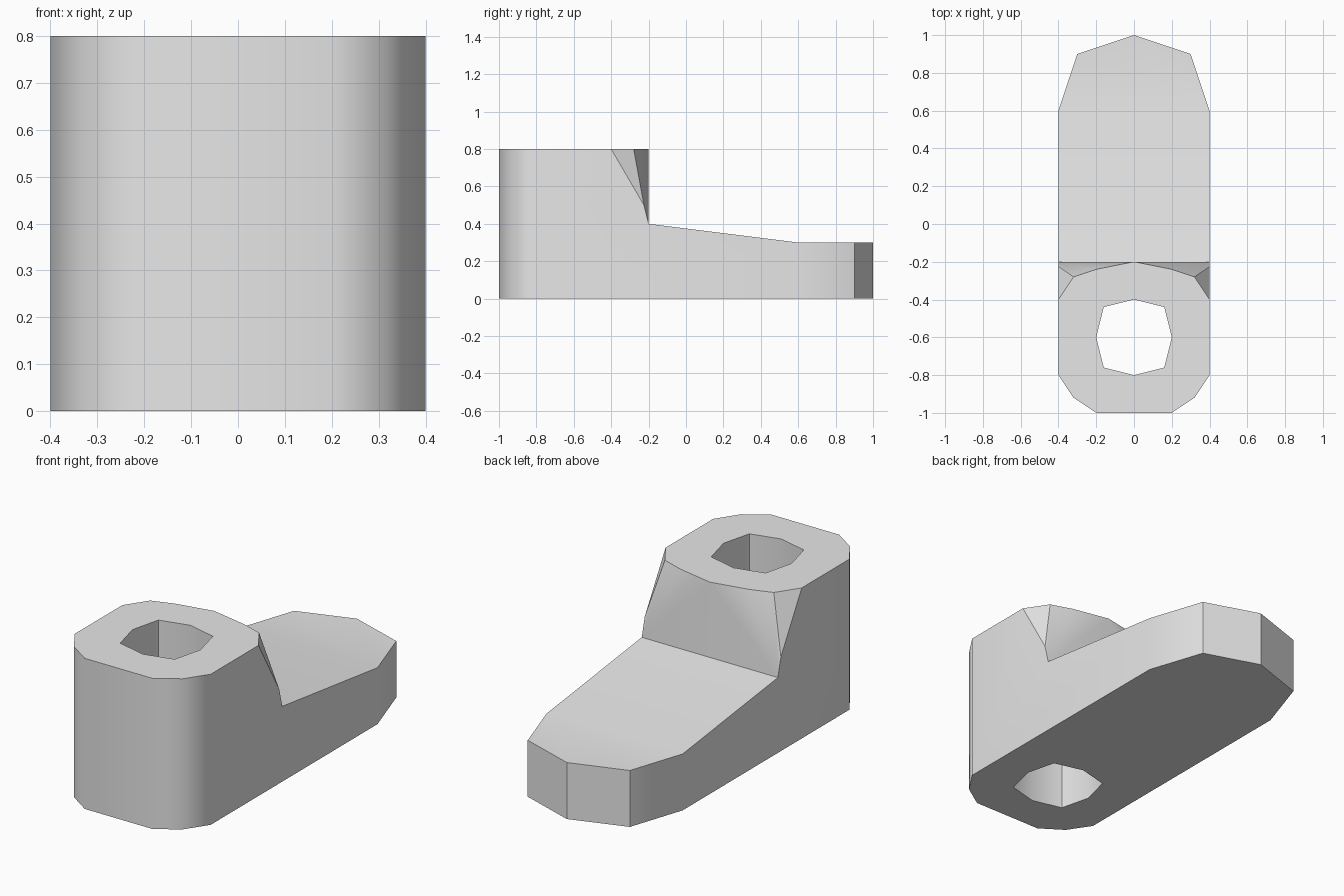
import bpy
import bmesh
import math

cube = bpy.data.objects.get("Cube")
if cube:
    bpy.data.objects.remove(cube, do_unlink=True)

grey = bpy.data.materials.new("light grey")
grey.use_nodes = True
colour = (0.8, 0.8, 0.8, 1)
grey.diffuse_color = colour
grey.node_tree.nodes["Principled BSDF"].inputs["Base Color"].default_value = colour


def mesh_object(name, faces):
    """Make an object from faces given as lists of points."""
    bm = bmesh.new()
    for points in faces:
        bm.faces.new([bm.verts.new(p) for p in points])
    bmesh.ops.remove_doubles(bm, verts=bm.verts[:], dist=0.0001)
    bmesh.ops.recalc_face_normals(bm, faces=bm.faces[:])
    mesh = bpy.data.meshes.new(name)
    bm.to_mesh(mesh)
    bm.free()
    mesh.materials.append(grey)
    obj = bpy.data.objects.new(name, mesh)
    bpy.context.collection.objects.link(obj)
    return obj


def at(points, z):
    return [(x, y, z) for x, y in points]


def mirrored(points):
    """Close a half outline that runs from the front to the back."""
    return points + [(-x, y) for x, y in reversed(points) if x]


def walls(points, low, high, closed=True):
    count = len(points) if closed else len(points) - 1
    pairs = [(points[i], points[(i + 1) % len(points)]) for i in range(count)]
    return [[(*a, low), (*b, low), (*b, high), (*a, high)] for a, b in pairs]


def flip(face):
    return [(-x, y, z) for x, y, z in face]


# Half outlines of the rounded block front, block back and pointed toe
front = [(0.2, -1), (0.32, -0.92), (0.4, -0.8)]
back = [(0.4, -0.4), (0.32, -0.28), (0.2, -0.24), (0, -0.2)]
toe = [(0.4, 0.6), (0.3, 0.9), (0, 1)]
TOP, STEP, TIP = 0.8, 0.4, 0.3

# Flat caps: underside, block top, toe top
faces = [at(mirrored(front + toe), 0), at(mirrored(front + back), TOP),
         at(mirrored(toe), TIP)]
step, notch = (0.4, -0.2, STEP), (0.4, -0.225, 0.5)
toe_edge = (0.4, 0.6, TIP)

# Sloping deck and the middle of the back wall
faces.append([step, toe_edge, *flip([toe_edge, step])])
faces.append([step, (0, -0.2, TOP), *flip([step])])

# One side: front corner, long flank, toe edge, chamfer and back wall fan
side, shoulder, outer, inner, middle = at(front[-1:] + back, TOP)
half = walls(front, 0, TOP, False) + walls(toe, 0, TIP, False)
half += [[(0.4, -0.8, 0), (0.4, 0.6, 0), toe_edge, step, notch, shoulder, side],
         [shoulder, outer, notch], [outer, notch, step],
         [outer, inner, step], [inner, middle, step]]
faces += half + [flip(face) for face in half]

# Front plate between the corners
faces.append([(-0.2, -1, 0), (0.2, -1, 0), (0.2, -1, TOP), (-0.2, -1, TOP)])
bracket = mesh_object("stepped_bracket", faces)

# Eight-sided hole through the block
ring = []
for i in range(8):
    radius = 0.16 * math.sqrt(2) if i % 2 else 0.2
    angle = i * math.pi / 4
    ring.append((radius * math.cos(angle), radius * math.sin(angle) - 0.6))
cutter = mesh_object("hole_cutter",
                     [at(ring, -0.1), at(ring, 0.9)] + walls(ring, -0.1, 0.9))
cutter.hide_render = True

bpy.ops.object.select_all(action="DESELECT")
bracket.select_set(True)
bpy.context.view_layer.objects.active = bracket
cut = bracket.modifiers.new("hole", "BOOLEAN")
cut.operation = "DIFFERENCE"
cut.solver = "EXACT"
cut.object = cutter
bpy.ops.object.modifier_apply(modifier=cut.name)
bpy.data.objects.remove(cutter, do_unlink=True)

# Soft corners with flat main faces
bpy.ops.object.shade_smooth_by_angle(angle=math.radians(35))
weighted = bracket.modifiers.new("flat_panels", "WEIGHTED_NORMAL")
weighted.keep_sharp = True
